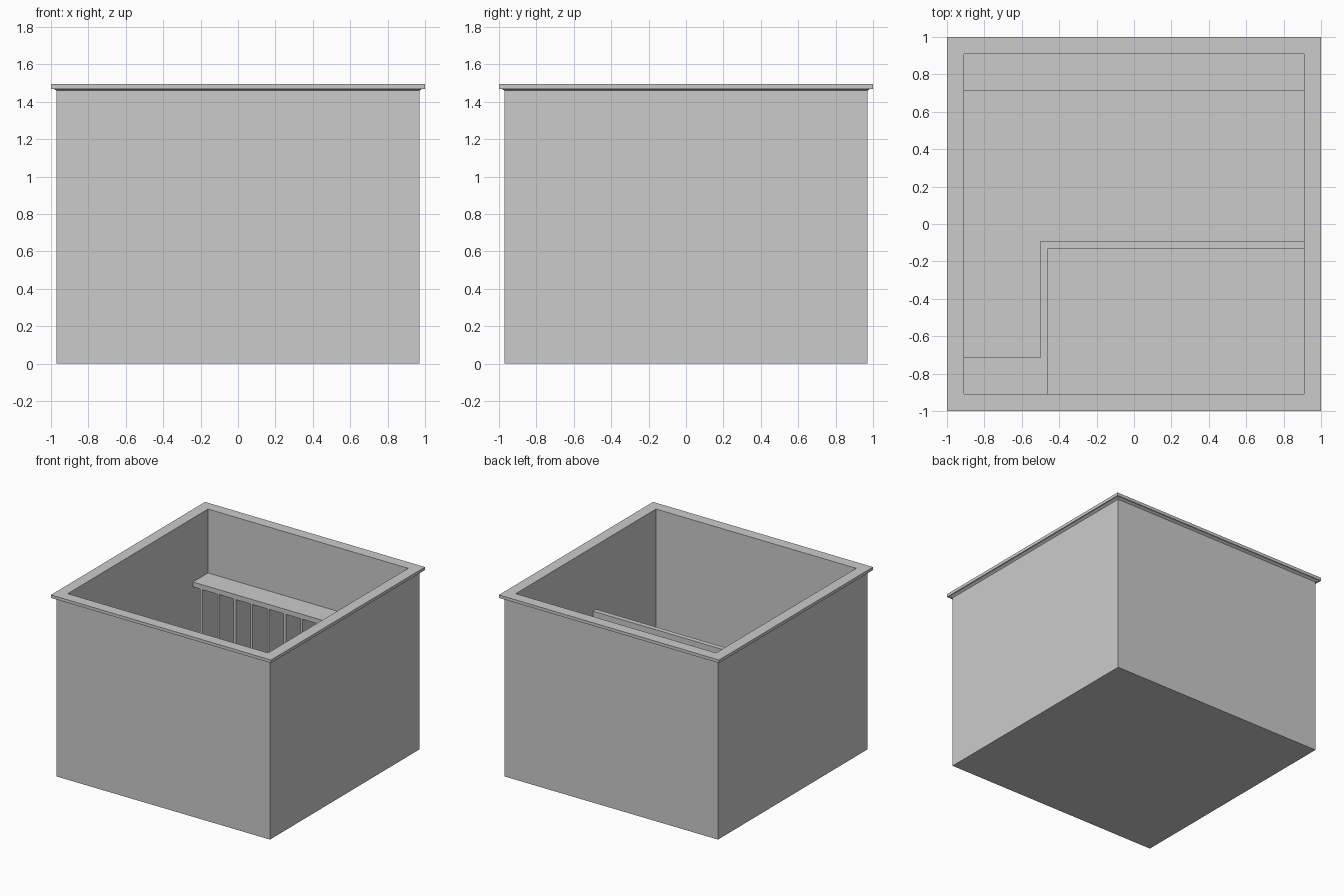
import bpy
import bmesh

if "Cube" in bpy.data.objects:
    bpy.data.objects.remove(bpy.data.objects["Cube"], do_unlink=True)

GREY = (0.6, 0.6, 0.6, 1.0)
grey = bpy.data.materials.new("plain_grey")
grey.use_nodes = True
grey.diffuse_color = GREY
grey.node_tree.nodes["Principled BSDF"].inputs["Base Color"].default_value = GREY

INNER = 0.91    # half width of the room
FLOOR = 0.06
TOP = 0.97      # height of shelves and partition wall
BOARD = 0.04
DEPTH = 0.195   # shelf depth


def finish(name, bm):
    bmesh.ops.recalc_face_normals(bm, faces=bm.faces[:])
    mesh = bpy.data.meshes.new(name)
    bm.to_mesh(mesh)
    bm.free()
    mesh.materials.append(grey)
    obj = bpy.data.objects.new(name, mesh)
    bpy.context.collection.objects.link(obj)
    return obj


def prism(name, outline, z0, z1):
    """Upright prism over a flat outline."""
    bm = bmesh.new()
    base = bm.faces.new([bm.verts.new((x, y, z0)) for x, y in outline])
    grown = bmesh.ops.extrude_face_region(bm, geom=[base], use_keep_orig=True)
    verts = [v for v in grown["geom"] if isinstance(v, bmesh.types.BMVert)]
    bmesh.ops.translate(bm, verts=verts, vec=(0, 0, z1 - z0))
    return finish(name, bm)


def box(name, x0, x1, y0, y1, z0, z1):
    return prism(name, [(x0, y0), (x1, y0), (x1, y1), (x0, y1)], z0, z1)


def square_loft(name, profile):
    """Square rings of (half width, height), bridged and capped."""
    bm = bmesh.new()
    rings = [[bm.verts.new((sx * h, sy * h, z))
              for sx, sy in ((-1, -1), (1, -1), (1, 1), (-1, 1))]
             for h, z in profile]
    for low, high in zip(rings, rings[1:]):
        for i in range(4):
            j = (i + 1) % 4
            bm.faces.new((low[i], low[j], high[j], high[i]))
    bm.faces.new(rings[0])
    bm.faces.new(rings[-1])
    return finish(name, bm)


def slatted_shelf(name, x0, x1, y0, y1, count):
    """Shelf board carried by evenly spaced upright dividers."""
    box(name + "_board", x0, x1, y0, y1, TOP - BOARD, TOP)
    step = (x1 - x0) / count
    for i in range(count):
        x = x0 + step * (i + 0.5)
        box(f"{name}_divider_{i + 1}", x - 0.01, x + 0.01, y0, y1,
            FLOOR, TOP - BOARD)


# Open room with outer walls, floor and overhanging rim
square_loft("room_shell", [(0.97, 0), (0.97, 1.46), (0.985, 1.47), (1, 1.47),
                           (1, 1.495), (INNER, 1.495), (INNER, FLOOR)])

# L-shaped partition closing off the front left corner
wx, wy = -0.5, -0.09
prism("partition_wall", [(wx, -INNER), (wx + BOARD, -INNER),
                         (wx + BOARD, wy - BOARD), (INNER, wy - BOARD),
                         (INNER, wy), (wx, wy)], FLOOR, TOP)

# Shelves along the back wall and in the front nook
slatted_shelf("back_shelf", -INNER, INNER, INNER - DEPTH, INNER, 12)
slatted_shelf("front_shelf", -INNER, wx, -INNER, -INNER + DEPTH, 3)
